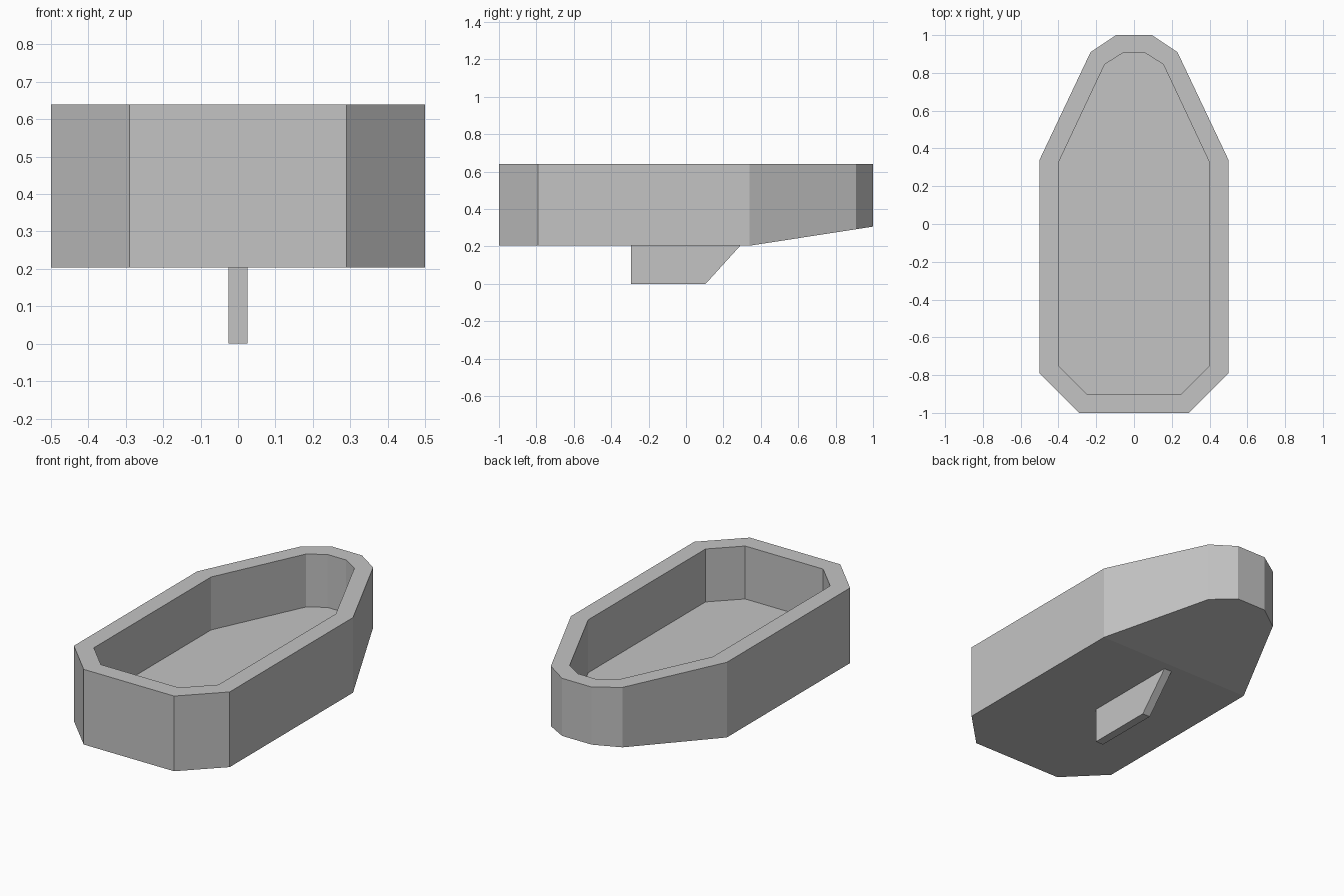
import bpy
import bmesh

cube = bpy.data.objects.get("Cube")
if cube:
    bpy.data.objects.remove(cube, do_unlink=True)

TOP, FLOOR, BASE, BOW_BASE = 0.64, 0.333, 0.204, 0.306
BEND_Y = 0.34  # where the underside starts to rise toward the bow

grey = bpy.data.materials.new("plain grey")
grey.use_nodes = True
colour = (0.55, 0.55, 0.55, 1)
grey.diffuse_color = colour
grey.node_tree.nodes["Principled BSDF"].inputs["Base Color"].default_value = colour


def finish(bm, name):
    bmesh.ops.recalc_face_normals(bm, faces=bm.faces)
    mesh = bpy.data.meshes.new(name)
    bm.to_mesh(mesh)
    bm.free()
    mesh.materials.append(grey)
    obj = bpy.data.objects.new(name, mesh)
    bpy.context.collection.objects.link(obj)
    return obj


def mirrored(half):
    """Close a half outline (bow to stern) across the centre line."""
    return half + [(-x, y) for x, y in reversed(half)]


def ring(bm, outline, height):
    return [bm.verts.new((x, y, height(y))) for x, y in outline]


def bridge(bm, a, b):
    for i in range(len(a)):
        j = (i + 1) % len(a)
        bm.faces.new((a[i], a[j], b[j], b[i]))


def underside(y):
    rise = max(0, (y - BEND_Y) / (1 - BEND_Y))
    return BASE + (BOW_BASE - BASE) * rise


# Hull: outer wall, rim, inner wall and deck floor in one closed shell
outer = mirrored([(0.095, 1), (0.23, 0.91), (0.5, BEND_Y), (0.5, -0.79), (0.29, -1)])
inner = mirrored([(0.06, 0.905), (0.155, 0.845), (0.4, 0.325), (0.4, -0.75), (0.25, -0.9)])

bm = bmesh.new()
bottom = ring(bm, outer, underside)
rim_out = ring(bm, outer, lambda y: TOP)
rim_in = ring(bm, inner, lambda y: TOP)
floor = ring(bm, inner, lambda y: FLOOR)
bridge(bm, bottom, rim_out)
bridge(bm, rim_out, rim_in)
bridge(bm, rim_in, floor)
bm.faces.new(floor)
bm.faces.new(bottom[2:8])               # flat stern part of the underside
bm.faces.new(bottom[7:] + bottom[:3])   # sloping bow part
finish(bm, "hull")

# Keel: side profile extruded across the centre line
profile = [(-0.295, 0), (0.105, 0), (0.29, BASE), (-0.295, BASE)]
bm = bmesh.new()
sides = [[bm.verts.new((x, y, z)) for y, z in profile] for x in (-0.025, 0.025)]
bridge(bm, *sides)
for side in sides:
    bm.faces.new(side)
finish(bm, "keel")
